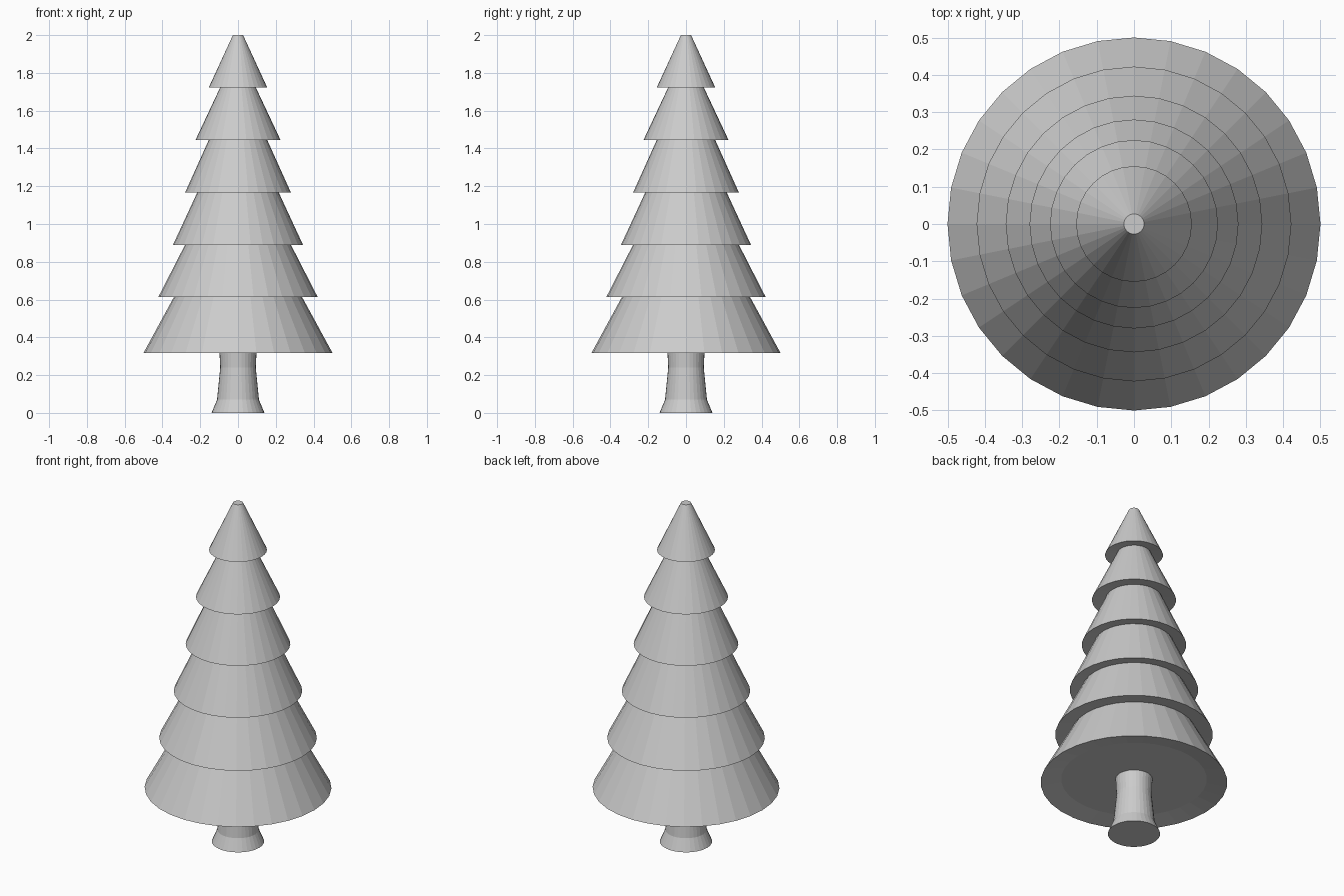
import bpy, bmesh
from math import cos, sin, tau

if "Cube" in bpy.data.objects:
    bpy.data.objects.remove(bpy.data.objects["Cube"])

SIDES = 32


def lathe(name, profile):
    """Revolve (radius, z) points, listed bottom to top, and cap both ends."""
    bm = bmesh.new()
    rings = [[bm.verts.new((r * cos(tau * i / SIDES), r * sin(tau * i / SIDES), z))
              for i in range(SIDES)] for r, z in profile]
    for low, high in zip(rings, rings[1:]):
        for i in range(SIDES):
            j = (i + 1) % SIDES
            bm.faces.new((low[i], low[j], high[j], high[i]))
    bm.faces.new(rings[0][::-1])
    bm.faces.new(rings[-1])
    bmesh.ops.recalc_face_normals(bm, faces=bm.faces)
    mesh = bpy.data.meshes.new(name)
    bm.to_mesh(mesh)
    bm.free()
    obj = bpy.data.objects.new(name, mesh)
    bpy.context.collection.objects.link(obj)
    return obj


# trunk with flared foot
lathe("trunk", [(0.14, 0), (0.111, 0.07), (0.094, 0.24), (0.099, 0.338)])

# foliage: stacked skirts, each as (rim radius, rim height, upper radius)
tiers = [(0.50, 0.318, 0.334), (0.422, 0.613, 0.275), (0.344, 0.89, 0.211),
         (0.28, 1.167, 0.15), (0.225, 1.445, 0.09), (0.155, 1.722, 0.027)]
profile = [(0.39, 0.338)]  # slightly recessed underside
for k, (rim, z, upper) in enumerate(tiers):
    last = k == len(tiers) - 1
    top = 2.0 if last else tiers[k + 1][1] + 0.01
    profile += [(rim, z), (upper, top)]
lathe("foliage", profile)
